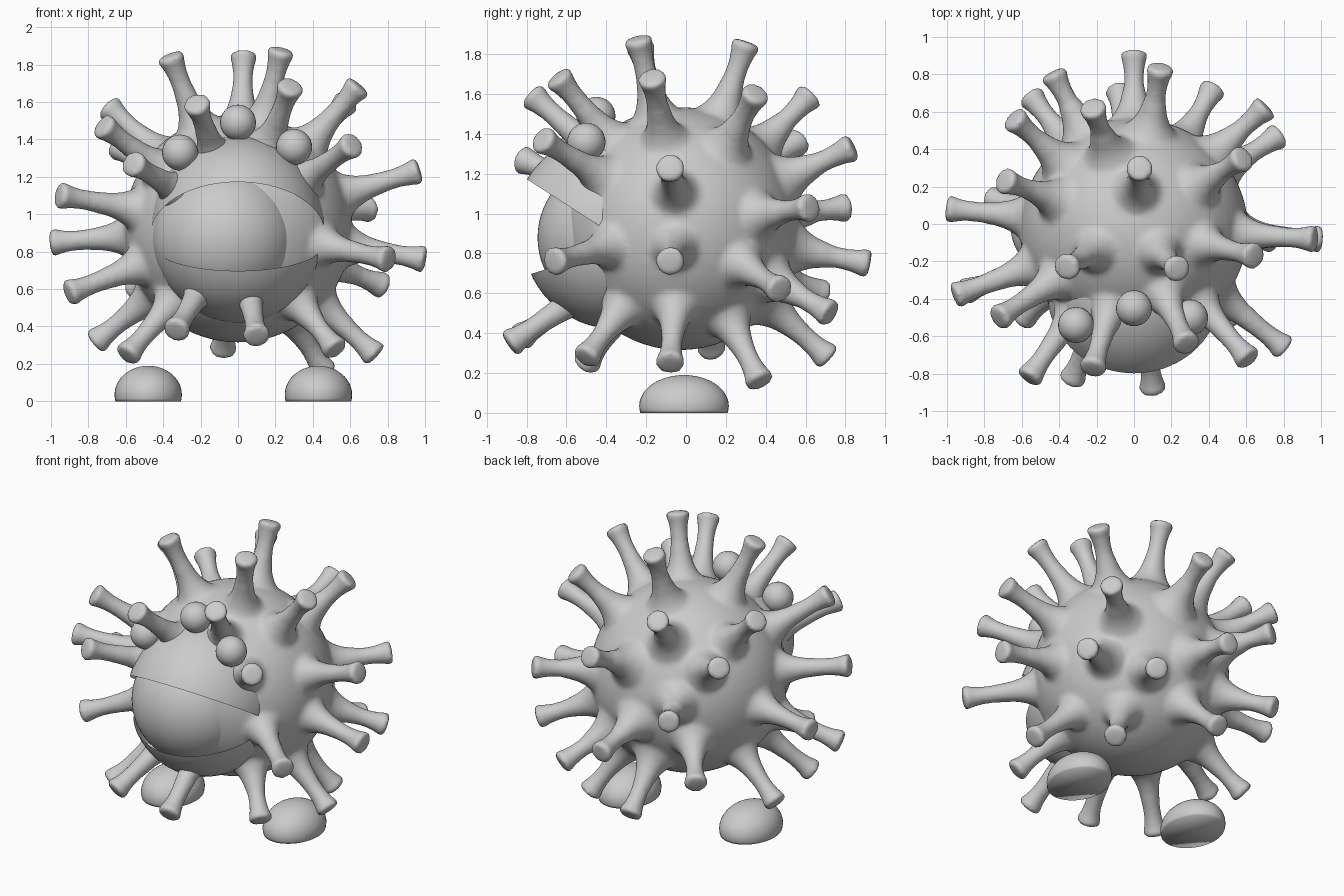
import bpy, bmesh, math
from mathutils import Vector, Matrix

if "Cube" in bpy.data.objects:
    bpy.data.objects.remove(bpy.data.objects["Cube"])

grey = bpy.data.materials.new("plain_grey")
grey.diffuse_color = (0.6, 0.6, 0.6, 1)
grey.use_nodes = True
grey.node_tree.nodes["Principled BSDF"].inputs["Base Color"].default_value = grey.diffuse_color
CENTRE = Vector((0, -0.02, 0.93))


def finish(bm, name, angle=40):
    mesh = bpy.data.meshes.new(name)
    bm.to_mesh(mesh)
    bm.free()
    mesh.materials.append(grey)
    ob = bpy.data.objects.new(name, mesh)
    bpy.context.collection.objects.link(ob)
    bpy.context.view_layer.objects.active = ob
    ob.select_set(True)
    bpy.ops.object.shade_smooth_by_angle(angle=math.radians(angle))
    ob.select_set(False)
    return ob


def ellipsoid(centre, radii, seg=48, rings=24):
    bm = bmesh.new()
    bmesh.ops.create_uvsphere(bm, u_segments=seg, v_segments=rings, radius=1)
    bmesh.ops.transform(bm, verts=bm.verts,
                        matrix=Matrix.Translation(centre) @ Matrix.Diagonal((*radii, 1)))
    return bm


def cut(bm, point, normal, cap=False):
    """Remove everything on the side the normal points to."""
    geom = bm.verts[:] + bm.edges[:] + bm.faces[:]
    res = bmesh.ops.bisect_plane(bm, geom=geom, plane_co=point, plane_no=normal,
                                 clear_outer=True)
    if cap:
        edges = [e for e in res["geom_cut"] if isinstance(e, bmesh.types.BMEdge)]
        bmesh.ops.contextual_create(bm, geom=edges)


# Eyeball with an open shell lid above and below
finish(ellipsoid((-0.07, -0.36, 0.88), (0.39, 0.385, 0.385), 64, 32), "eyeball")
upper = ellipsoid((0, -0.35, 0.92), (0.465, 0.52, 0.5), 64, 32)
cut(upper, (0, -0.81, 1.18), (0, -0.54, -0.84))
finish(upper, "upper_eyelid")
lower = ellipsoid((0, -0.35, 0.89), (0.455, 0.47, 0.47), 64, 32)
cut(lower, (0, -0.77, 0.70), (0, -0.29, 0.957))
finish(lower, "lower_eyelid")

# Brow balls
for p in [(-0.31, -0.54, 1.33), (0, -0.45, 1.49), (0.30, -0.5, 1.36)]:
    finish(ellipsoid(p, (0.096,) * 3, 32, 16), "brow_ball")

# Feet: flat-bottomed domes with a slightly tucked rim
for x in (-0.48, 0.43):
    foot = ellipsoid((x, -0.01, 0.035), (0.18, 0.225, 0.155), 40, 24)
    cut(foot, (0, 0, 0), (0, 0, -1), cap=True)
    finish(foot, "foot", 80)

# Spikes, listed by the position of their tips
TIPS = [
    (-.36, -.23, 1.84), (.23, -.24, 1.87), (.03, .30, 1.85), (.28, -.64, 1.68),
    (.64, -.17, 1.68), (-.22, -.77, 1.59), (-.22, .62, 1.59), (.58, .35, 1.60),
    (-.56, -.82, 1.27), (.61, -.72, 1.37), (-.69, .23, 1.57), (-.72, -.50, 1.47),
    (-.64, .56, 1.36), (.96, -.08, 1.23), (.99, -.08, .76), (-.95, -.38, 1.10),
    (-.99, .08, .85), (-.90, -.36, .58), (.80, -.66, .76), (.70, .62, 1.03),
    (.77, .47, .62), (.73, -.08, .25), (.52, -.50, .28), (.10, -.88, .35),
    (-.33, -.83, .38), (-.59, -.50, .25), (-.76, .13, .32), (0, .91, .75),
    (.14, .83, 1.33), (-.43, .80, 1.03), (.42, .72, .50), (-.55, .68, .60),
    (-.08, .71, .28), (.46, .37, .16),
]


def add_spike(bm, tip):
    axis = Vector(tip) - CENTRE
    length = axis.length + 0.012
    # (radius, distance from the body centre): flared root, thin neck, knob end
    profile = [(0, .4), (.15, .45), (.17, .55), (.13, .59), (.1, .63), (.078, .68),
               (.064, .74), (.054, length - .18), (.054, length - .12),
               (.062, length - .06), (.074, length - .025), (.073, length - .008),
               (.06, length), (0, length + .004)]
    verts = [bm.verts.new((r, 0, d)) for r, d in profile]
    edges = [bm.edges.new(pair) for pair in zip(verts, verts[1:])]
    old = set(bm.verts) - set(verts)
    bmesh.ops.spin(bm, geom=verts + edges, cent=(0, 0, 0), axis=(0, 0, 1),
                   angle=math.tau, steps=20, use_duplicate=False)
    new = [v for v in bm.verts if v not in old]
    bmesh.ops.remove_doubles(bm, verts=new, dist=1e-4)
    new = [v for v in bm.verts if v not in old]
    turn = Vector((0, 0, 1)).rotation_difference(axis).to_matrix().to_4x4()
    bmesh.ops.transform(bm, verts=new, matrix=Matrix.Translation(CENTRE) @ turn)


# Body with its spikes fused into one soft skin
body = ellipsoid((0, -0.03, 0.925), (0.61, 0.595, 0.61), 64, 32)
for t in TIPS:
    add_spike(body, t)
bmesh.ops.recalc_face_normals(body, faces=body.faces)
skin = finish(body, "spiked_body", 60)
skin.modifiers.clear()
fuse = skin.modifiers.new("fuse", "REMESH")
fuse.mode = "VOXEL"
fuse.voxel_size = 0.015
fuse.use_smooth_shade = True
soften = skin.modifiers.new("soften", "SMOOTH")
soften.factor = 0.5
soften.iterations = 8
